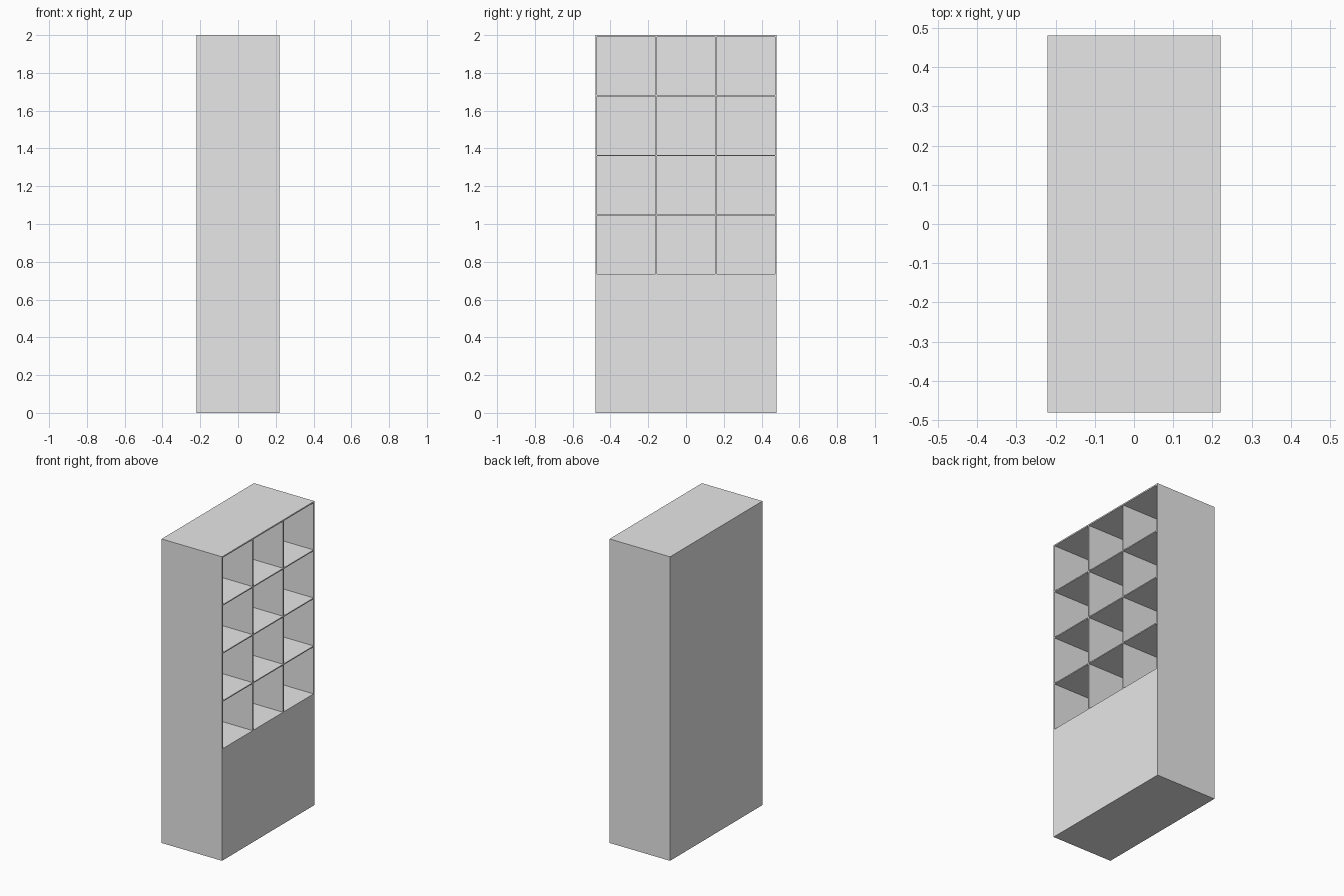
import bpy
import bmesh
from mathutils import Vector

cube = bpy.data.objects.get("Cube")
if cube:
    bpy.data.objects.remove(cube, do_unlink=True)

# Overall size and open compartment area (the open side faces +x)
DEPTH, WIDTH, HEIGHT = 0.44, 0.96, 2.0
WALL, BOARD = 0.009, 0.007
COLUMNS, ROWS = 3, 4
FRONT = DEPTH / 2
BACK = -FRONT + WALL
SIDE = WIDTH / 2 - WALL
BOTTOM, TOP = 0.735, HEIGHT - WALL

grey = bpy.data.materials.new("plain grey")
grey.use_nodes = True
grey.diffuse_color = (0.8, 0.8, 0.8, 1)
grey.node_tree.nodes["Principled BSDF"].inputs["Base Color"].default_value = grey.diffuse_color


def add_object(name, bm):
    mesh = bpy.data.meshes.new(name)
    bm.to_mesh(mesh)
    bm.free()
    mesh.materials.append(grey)
    obj = bpy.data.objects.new(name, mesh)
    bpy.context.collection.objects.link(obj)


def box(low, high):
    bm = bmesh.new()
    bmesh.ops.create_cube(bm, size=1)
    low, high = Vector(low), Vector(high)
    for v in bm.verts:
        v.co = (low + high) / 2 + v.co * (high - low)
    return bm


# Cabinet body: closed base, with a recess sunk into the upper part
bm = box((-FRONT, -WIDTH / 2, 0), (FRONT, WIDTH / 2, HEIGHT))
bm.normal_update()
face = next(f for f in bm.faces if f.normal.x > 0.9)
bmesh.ops.inset_individual(bm, faces=[face], thickness=WALL)
for v in face.verts:
    v.co.y = SIDE if v.co.y > 0 else -SIDE
    v.co.z = TOP if v.co.z > HEIGHT / 2 else BOTTOM
rim = face.verts[:]
floor = bmesh.ops.extrude_discrete_faces(bm, faces=[face])["faces"][0]
for v in floor.verts:
    v.co.x = BACK
bmesh.ops.recalc_face_normals(bm, faces=bm.faces)
add_object("cabinet_body", bm)

# Upright dividers and the shelves between them
cell_w = (2 * SIDE - (COLUMNS - 1) * BOARD) / COLUMNS
cell_h = (TOP - BOTTOM - (ROWS - 1) * BOARD) / ROWS
for col in range(COLUMNS):
    y = -SIDE + col * (cell_w + BOARD)
    if col:
        add_object(f"divider_{col}", box((BACK, y - BOARD, BOTTOM), (FRONT, y, TOP)))
    for row in range(1, ROWS):
        z = BOTTOM + row * (cell_h + BOARD)
        add_object(f"shelf_{col + 1}_{row}",
                   box((BACK, y, z - BOARD), (FRONT, y + cell_w, z)))
